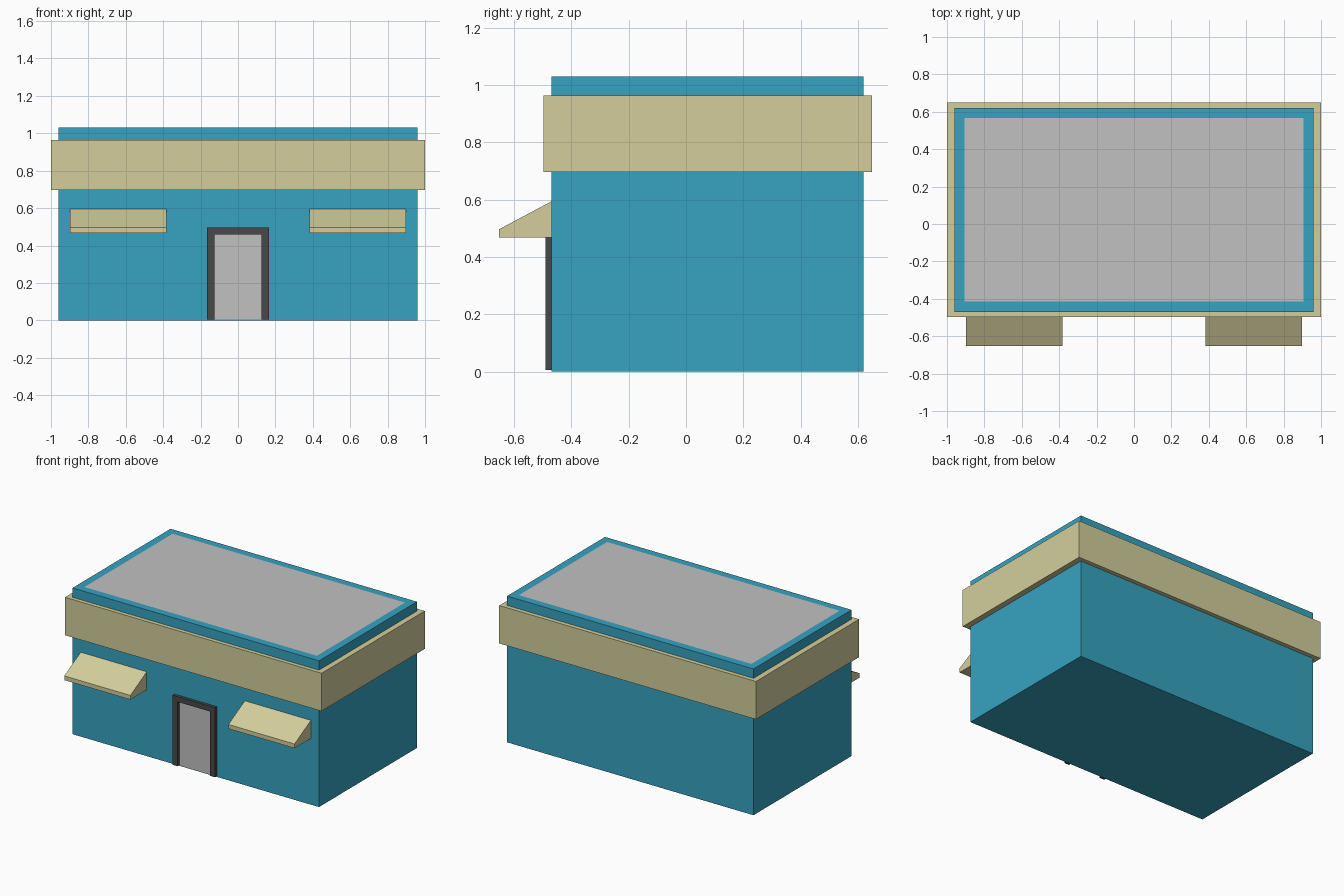
import bpy, bmesh
from mathutils import Vector

if "Cube" in bpy.data.objects:
    bpy.data.objects.remove(bpy.data.objects["Cube"])


def material(name, rgb):
    m = bpy.data.materials.new(name)
    lin = [((c / 255 + 0.055) / 1.055) ** 2.4 for c in rgb]
    m.diffuse_color = (*lin, 1)
    m.use_nodes = True
    m.node_tree.nodes["Principled BSDF"].inputs["Base Color"].default_value = m.diffuse_color
    return m


BLUE = material("wall_blue", (54, 163, 193))
TAN = material("trim_tan", (211, 206, 155))
GREY = material("light_grey", (193, 193, 193))
DARK = material("frame_dark", (72, 72, 72))


def prism(name, points, offset, *mats):
    """Extrude a closed 3D outline along an offset vector."""
    bm = bmesh.new()
    face = bm.faces.new([bm.verts.new(p) for p in points])
    ext = bmesh.ops.extrude_face_region(bm, geom=[face])
    verts = [v for v in ext["geom"] if isinstance(v, bmesh.types.BMVert)]
    bmesh.ops.translate(bm, vec=Vector(offset), verts=verts)
    if len(bm.faces) == len(points) + 1:   # close the start if it was consumed
        bmesh.ops.holes_fill(bm, edges=bm.edges)
    bmesh.ops.recalc_face_normals(bm, faces=bm.faces)
    me = bpy.data.meshes.new(name)
    bm.to_mesh(me)
    bm.free()
    for m in mats:
        me.materials.append(m)
    ob = bpy.data.objects.new(name, me)
    bpy.context.collection.objects.link(ob)
    return ob


def box(name, x, y0, y1, z0, z1, *mats):
    pts = [(-x, y0, z0), (x, y0, z0), (x, y1, z0), (-x, y1, z0)]
    return prism(name, pts, (0, 0, z1 - z0), *mats)


# Main building with a grey roof panel inset into the top face
walls = box("walls", 0.96, -0.47, 0.62, 0, 1.03, BLUE, GREY)
bm = bmesh.new()
bm.from_mesh(walls.data)
bm.normal_update()
top = max(bm.faces, key=lambda f: f.calc_center_median().z)
bmesh.ops.inset_region(bm, faces=[top], thickness=0.077)
top.material_index = 1
bm.to_mesh(walls.data)
bm.free()

# Fascia band around the top
box("fascia_band", 1.0, -0.498, 0.65, 0.697, 0.964, TAN)

# Door frame and door panel
outline = [(-0.165, 0.005), (-0.165, 0.495), (0.165, 0.495), (0.165, 0.005),
           (0.126, 0.005), (0.126, 0.458), (-0.126, 0.458), (-0.126, 0.005)]
prism("door_frame", [(x, -0.491, z) for x, z in outline], (0, 0.023, 0), DARK)
box("door_panel", 0.128, -0.473, -0.468, 0.005, 0.46, GREY)

# Window awnings, one each side of the door
profile = [(-0.468, 0.595), (-0.652, 0.497), (-0.652, 0.467), (-0.468, 0.467)]
for side, x in (("left", -0.897), ("right", 0.382)):
    prism(side + "_awning", [(x, y, z) for y, z in profile], (0.515, 0, 0), TAN)
